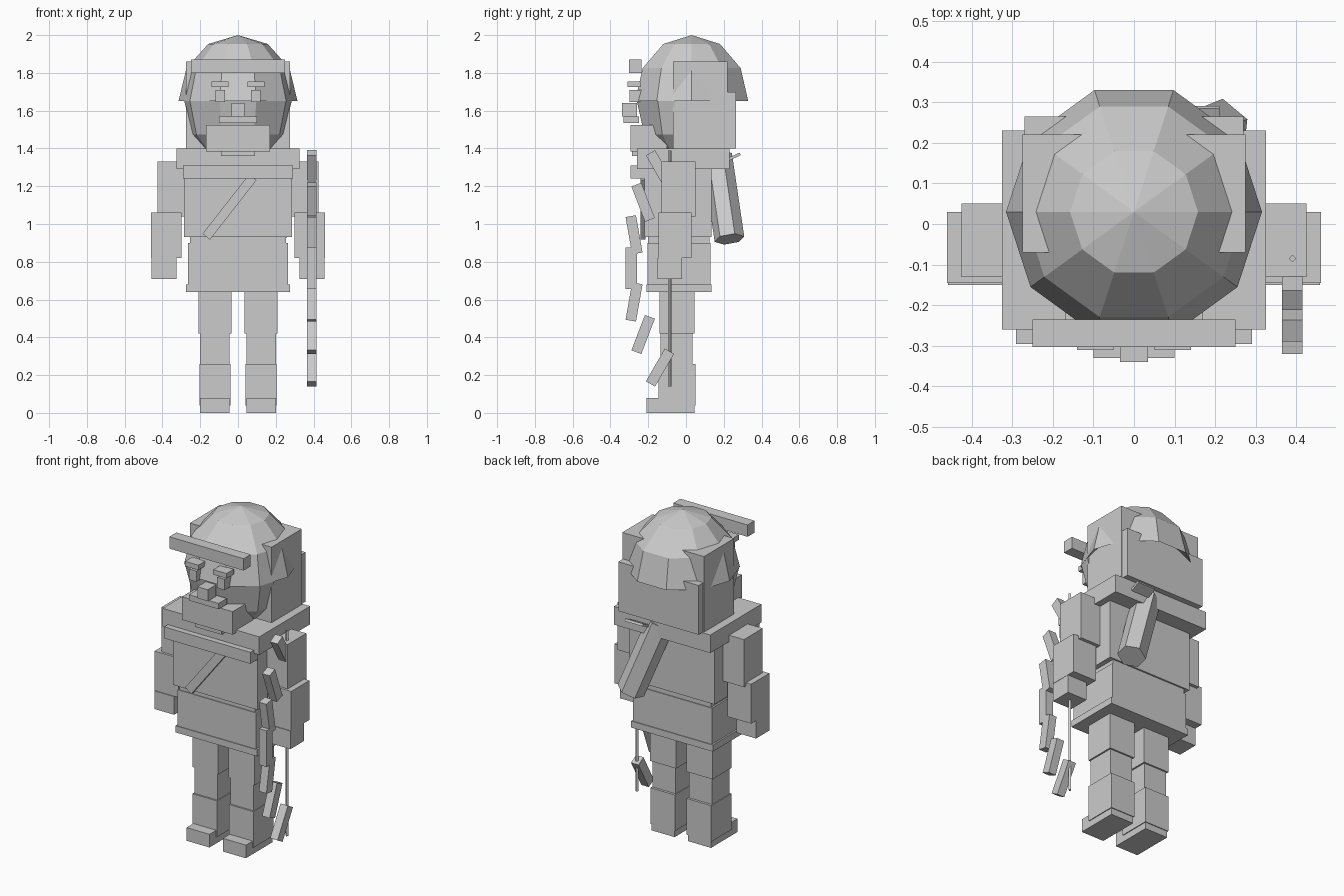
import bpy, bmesh, math
from mathutils import Vector, Matrix

if "Cube" in bpy.data.objects:
    bpy.data.objects.remove(bpy.data.objects["Cube"])

grey = bpy.data.materials.new("plain_grey")
grey.diffuse_color = (0.6, 0.6, 0.6, 1)
grey.use_nodes = True
grey.node_tree.nodes["Principled BSDF"].inputs["Base Color"].default_value = grey.diffuse_color


def finish(name, bm):
    bmesh.ops.recalc_face_normals(bm, faces=bm.faces)
    mesh = bpy.data.meshes.new(name)
    bm.to_mesh(mesh)
    bm.free()
    mesh.materials.append(grey)
    ob = bpy.data.objects.new(name, mesh)
    bpy.context.collection.objects.link(ob)
    return ob


def box(name, x, y, z, rot=None):
    """Block given by its min/max ranges, optionally turned about its centre."""
    bm = bmesh.new()
    size = Vector((x[1] - x[0], y[1] - y[0], z[1] - z[0]))
    mid = Vector((x[0] + x[1], y[0] + y[1], z[0] + z[1])) / 2
    m = Matrix.Translation(mid) @ (rot or Matrix()) @ Matrix.Diagonal((*size, 1))
    bmesh.ops.create_cube(bm, size=1, matrix=m)
    return finish(name, bm)


def pair(name, x, y, z):
    """The same block on the left and the right."""
    box("right_" + name, x, y, z)
    box("left_" + name, (-x[1], -x[0]), y, z)


def rod(name, a, b, radius, sides):
    a, b = Vector(a), Vector(b)
    bm = bmesh.new()
    m = Matrix.Translation((a + b) / 2) @ (b - a).to_track_quat('Z', 'Y').to_matrix().to_4x4()
    bmesh.ops.create_cone(bm, cap_ends=True, segments=sides, radius1=radius,
                          radius2=radius, depth=(b - a).length, matrix=m)
    return finish(name, bm)


def ball(name, scale):
    """Ten-sided, six-ring head ball with a corner facing back."""
    bm = bmesh.new()
    m = (Matrix.Translation((0, 0.03, 1.65)) @ Matrix.Diagonal((*scale, 1))
         @ Matrix.Rotation(math.pi / 2, 4, 'Z'))
    bmesh.ops.create_uvsphere(bm, u_segments=10, v_segments=6, radius=1, matrix=m)
    return bm


def cut(bm, co, no):
    bmesh.ops.bisect_plane(bm, geom=bm.verts[:] + bm.edges[:] + bm.faces[:],
                           plane_co=co, plane_no=no, clear_outer=True)
    return [e for e in bm.edges if e.is_boundary]


# Legs and feet
pair("thigh", (0.035, 0.21), (-0.14, 0.045), (0.42, 0.66))
pair("knee", (0.045, 0.20), (-0.135, 0.035), (0.26, 0.42))
pair("shin", (0.04, 0.205), (-0.145, 0.05), (0.04, 0.26))
pair("heel", (0.045, 0.20), (-0.06, 0.045), (0.0, 0.04))
pair("foot", (0.045, 0.20), (-0.21, -0.04), (0.0, 0.08))

# Tunic
box("tunic_hem", (-0.275, 0.275), (-0.21, 0.135), (0.64, 0.68))
box("tunic_skirt", (-0.265, 0.265), (-0.205, 0.13), (0.68, 0.90))
box("waist", (-0.255, 0.255), (-0.20, 0.125), (0.90, 0.94))
box("chest", (-0.285, 0.285), (-0.22, 0.135), (0.93, 1.30))
box("chest_strap", (-0.245, 0.155), (-0.24, -0.215), (1.065, 1.115),
    Matrix.Rotation(math.radians(-52), 4, 'Y'))

# Shoulder cape
box("cape", (-0.325, 0.325), (-0.26, 0.23), (1.29, 1.40))
box("cape_trim", (-0.29, 0.29), (-0.295, -0.22), (1.24, 1.31))

# Arms
pair("upper_arm", (0.28, 0.425), (-0.13, 0.05), (1.04, 1.33))
pair("forearm", (0.30, 0.46), (-0.145, 0.03), (0.82, 1.06))
pair("hand", (0.325, 0.458), (-0.15, -0.02), (0.71, 0.82))

# Hood: faceted cap with a sloping underside, over a blocky back
bm = ball("hood_cap", (0.315, 0.315, 0.35))
rim = cut(bm, (0, 0, 1.65), (0, 0, -1))
peak = bm.verts.new((0, 0.03, 1.90))
for e in rim:
    bm.faces.new((e.verts[0], e.verts[1], peak))
finish("hood_cap", bm)
box("hood_upper", (-0.275, 0.275), (-0.07, 0.22), (1.40, 1.86))
box("hood_back", (-0.27, 0.27), (0.10, 0.265), (1.40, 1.70))

# Face: front part of the same ball
bm = ball("face", (0.314, 0.305, 0.35))
rim = cut(bm, (0, -0.06, 0), (0, 1, 0))
bmesh.ops.edgeloop_fill(bm, edges=rim)
finish("face", bm)

# Facial features and brow band
box("hood_brim", (-0.25, 0.25), (-0.303, -0.235), (1.80, 1.872))
pair("eyebrow", (0.05, 0.14), (-0.31, -0.24), (1.725, 1.755))
pair("eye", (0.07, 0.12), (-0.30, -0.23), (1.645, 1.71))
box("nose", (-0.035, 0.035), (-0.34, -0.26), (1.57, 1.64))
box("moustache", (-0.10, 0.10), (-0.33, -0.25), (1.535, 1.57))
box("beard", (-0.17, 0.17), (-0.295, -0.10), (1.385, 1.525))
box("beard_tip", (-0.09, 0.09), (-0.285, -0.19), (1.36, 1.39))

# Quiver on the back with its small strap
rod("quiver", (0.05, 0.165, 1.36), (0.21, 0.23, 0.92), 0.08, 6)
box("quiver_strap", (0.09, 0.21), (0.225, 0.29), (1.35, 1.365),
    Matrix.Rotation(math.radians(25), 4, 'X'))

# Bow: stepped limbs mirrored above and below the grip
box("bow_grip", (0.365, 0.415), (-0.32, -0.26), (0.655, 0.875))
for n, (y, rise, tilt) in enumerate([(-0.275, 0.178, 10), (-0.227, 0.35, 21), (-0.138, 0.525, 30)]):
    for side, s in (("upper", 1), ("lower", -1)):
        z = 0.765 + s * rise
        box(f"bow_{side}_limb_{n + 1}", (0.365, 0.415), (y - 0.028, y + 0.028),
            (z - 0.1, z + 0.1), Matrix.Rotation(math.radians(s * tilt), 4, 'X'))
rod("bow_string", (0.39, -0.085, 0.14), (0.39, -0.085, 1.39), 0.009, 4)
